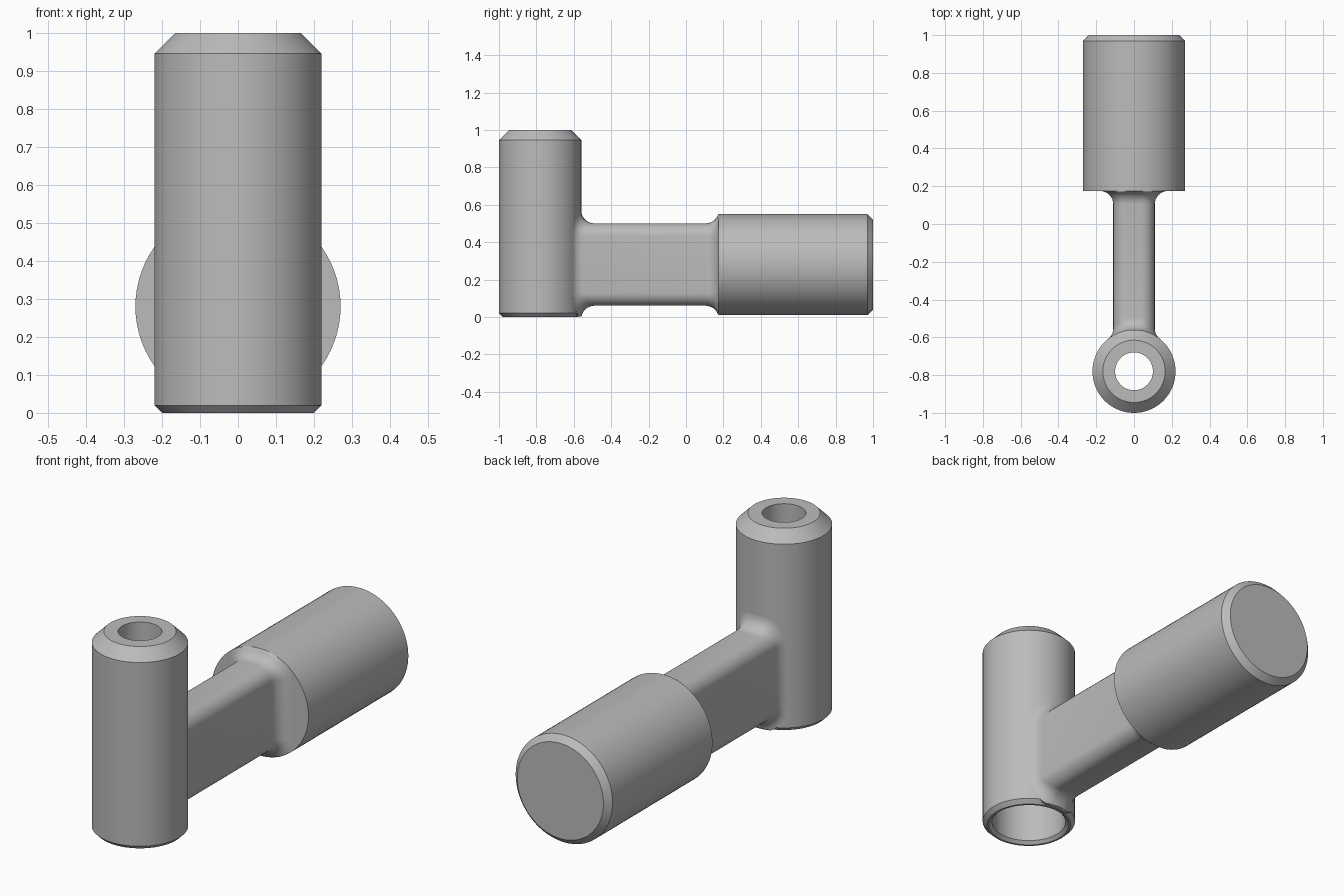
import bpy, bmesh, math
from mathutils import Vector, Matrix

if "Cube" in bpy.data.objects:
    bpy.data.objects.remove(bpy.data.objects["Cube"], do_unlink=True)

grey = bpy.data.materials.new("plain grey")
grey.use_nodes = True
COLOUR = (0.5, 0.5, 0.5, 1)
grey.diffuse_color = COLOUR
grey.node_tree.nodes["Principled BSDF"].inputs["Base Color"].default_value = COLOUR


def finish(bm, name):
    """Turn a bmesh into a shaded object."""
    bmesh.ops.remove_doubles(bm, verts=bm.verts, dist=1e-5)
    bmesh.ops.recalc_face_normals(bm, faces=bm.faces)
    mesh = bpy.data.meshes.new(name)
    bm.to_mesh(mesh)
    bm.free()
    mesh.materials.append(grey)
    obj = bpy.data.objects.new(name, mesh)
    bpy.context.collection.objects.link(obj)
    bpy.ops.object.select_all(action="DESELECT")
    obj.select_set(True)
    bpy.context.view_layer.objects.active = obj
    bpy.ops.object.shade_smooth_by_angle(angle=math.radians(30))
    return obj


def skin(bm, rings, closed=False):
    """Join equal rings of points with quads."""
    loops = [[bm.verts.new(p) for p in ring] for ring in rings]
    pairs = list(zip(loops, loops[1:]))
    if closed:
        pairs.append((loops[-1], loops[0]))
    for a, b in pairs:
        for i in range(len(a)):
            j = (i + 1) % len(a)
            bm.faces.new((a[i], a[j], b[j], b[i]))
    return loops


def lathe(name, profile, matrix, hollow, sides=72):
    """Revolve (radius, height) pairs round z, then place with matrix."""
    bm = bmesh.new()
    turns = [math.tau * i / sides for i in range(sides)]
    loops = skin(bm, [[(r * math.cos(t), r * math.sin(t), h) for t in turns]
                      for r, h in profile], hollow)
    if not hollow:
        bm.faces.new(loops[0])
        bm.faces.new(loops[-1])
    bm.transform(matrix)
    return finish(bm, name)


AXIS_Y, BARREL_R = -0.78, 0.22
GRIP_Y, GRIP_R, MID_Z = 0.175, 0.27, 0.28
FILLET, STEPS = 0.07, 8

# Upright barrel: wide bore below, narrow hole through the top
lathe("upright_barrel",
      [(0.2, 0), (BARREL_R, 0.02), (BARREL_R, 0.945), (0.165, 1), (0.1, 1),
       (0.1, 0.85), (0.175, 0.85), (0.175, 0.015), (0.19, 0)],
      Matrix.Translation((0, AXIS_Y, 0)), True)

# Horizontal grip with a chamfered far end
lathe("grip", [(GRIP_R, GRIP_Y), (GRIP_R, 0.97), (0.24, 1)],
      Matrix.Translation((0, 0, MID_Z)) @ Matrix.Rotation(-math.pi / 2, 4, "X"), False)

# Arm cross-section: rounded rectangle as (point, outward normal) pairs
HALF_W, HALF_H, CORNER = 0.11, 0.22, 0.07
section = []
for k, (sx, sz) in enumerate([(1, 1), (-1, 1), (-1, -1), (1, -1)]):
    centre = Vector((sx * (HALF_W - CORNER), 0, MID_Z + sz * (HALF_H - CORNER)))
    for i in range(STEPS + 1):
        a = math.pi / 2 * (k + i / STEPS)
        n = Vector((math.cos(a), 0, math.sin(a)))
        section.append((centre + CORNER * n, n))
    if k % 2 == 0:  # extra point in the middle of the top and bottom edges
        section.append((Vector((0, 0, MID_Z + sz * HALF_H)), Vector((0, 0, sz))))


def barrel_blend(p, n, t):
    """Rolling-ball fillet from the arm (t=0) to the barrel (t=1)."""
    c = p + FILLET * n
    c.y = AXIS_Y + math.sqrt((BARREL_R + FILLET) ** 2 - c.x ** 2)
    inward = Vector((-c.x, AXIS_Y - c.y, 0)).normalized()
    q = c + FILLET * (-n).slerp(inward, t)
    q.z = max(q.z, 0.003)
    return q


def grip_blend(p, n, t):
    """Fillet from the arm (t=0) to the grip face (t=1), kept inside its rim."""
    a = t * math.pi / 2
    q = p + n * FILLET * (1 - math.cos(a)) - Vector((0, 0, MID_Z))
    q *= min(1, GRIP_R / q.length)
    return q + Vector((0, GRIP_Y - FILLET * (1 - math.sin(a)), MID_Z))


def sink(q):
    """Pull a point on the barrel surface into its wall."""
    s = 0.2 / BARREL_R
    return Vector((q.x * s, AXIS_Y + (q.y - AXIS_Y) * s, q.z))


times = [i / STEPS for i in range(STEPS + 1)]
rings = [[sink(barrel_blend(p, n, 1)) for p, n in section]]
rings += [[barrel_blend(p, n, t) for p, n in section] for t in reversed(times)]
rings += [[grip_blend(p, n, t) for p, n in section] for t in times]
bm = bmesh.new()
skin(bm, rings)
finish(bm, "connecting_arm")
